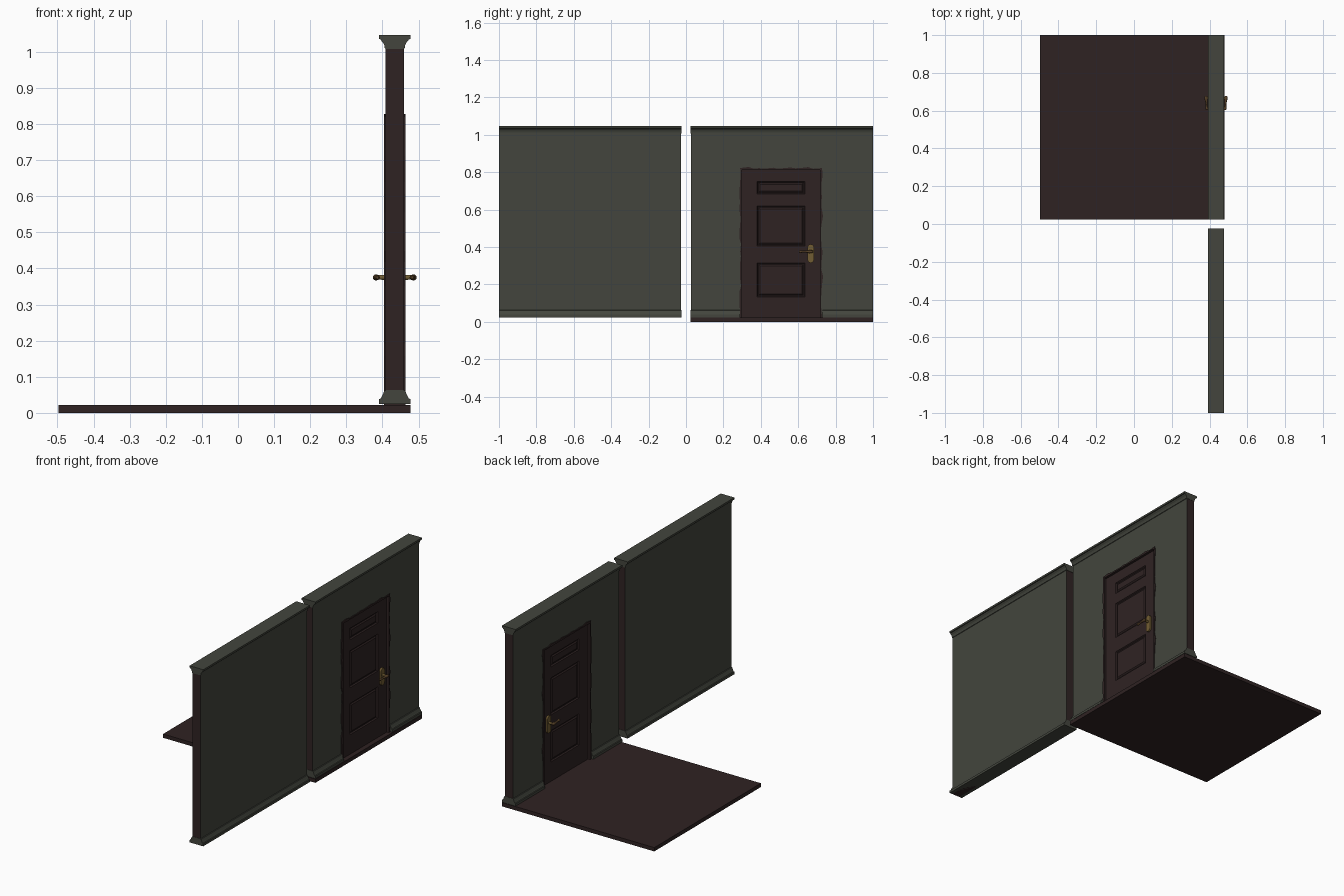
import bpy, bmesh, math, random
from mathutils import Matrix

if "Cube" in bpy.data.objects:
    bpy.data.objects.remove(bpy.data.objects["Cube"])

random.seed(4)
CX = 0.434          # centre plane of the walls


def material(name, rgb):
    m = bpy.data.materials.new(name)
    m.diffuse_color = (*rgb, 1)
    m.use_nodes = True
    m.node_tree.nodes["Principled BSDF"].inputs["Base Color"].default_value = m.diffuse_color
    return m


GREEN = material("grey_green_paint", (0.056, 0.060, 0.047))
WOOD = material("dark_wood", (0.028, 0.0165, 0.0165))
BRASS = material("old_brass", (0.17, 0.11, 0.033))
BRONZE = material("dark_bronze", (0.09, 0.05, 0.02))


def finish(name, bm, mats):
    bmesh.ops.recalc_face_normals(bm, faces=bm.faces)
    me = bpy.data.meshes.new(name)
    bm.to_mesh(me)
    bm.free()
    for m in mats:
        me.materials.append(m)
    ob = bpy.data.objects.new(name, me)
    bpy.context.collection.objects.link(ob)
    return ob


def extrude(name, pts, move, mats):
    """Extrude a closed 3D outline; caps get slot 0, sides the last slot."""
    bm = bmesh.new()
    cap = bm.faces.new([bm.verts.new(p) for p in pts])
    res = bmesh.ops.extrude_face_region(bm, geom=[cap], use_keep_orig=True)
    verts = [g for g in res["geom"] if isinstance(g, bmesh.types.BMVert)]
    bmesh.ops.translate(bm, verts=verts, vec=move)
    axis = max(range(3), key=lambda i: abs(move[i]))
    bm.normal_update()
    for f in bm.faces:
        f.material_index = 0 if abs(f.normal[axis]) > 0.9 else len(mats) - 1
    return finish(name, bm, mats)


def slab(name, yz, half, mats, cx=CX):
    return extrude(name, [(cx - half, y, z) for y, z in yz], (2 * half, 0, 0), mats)


def moulding(name, half_profile, y0, y1):
    pts = [(CX + w, y0, z) for w, z in half_profile]
    pts += [(CX - w, y0, z) for w, z in reversed(half_profile)]
    return extrude(name, pts, (0, y1 - y0, 0), [GREEN])


# floor
extrude("floor", [(-0.497, 0.025, 0), (0.478, 0.025, 0), (0.478, 1, 0), (-0.497, 1, 0)],
        (0, 0, 0.022), [WOOD])

# walls: painted faces, dark core on the ends
Z0, Z1 = 0.024, 1.046
DY0, DY1, DZ = 0.30, 0.717, 0.812
slab("plain_wall", [(-0.999, Z0), (-0.027, Z0), (-0.027, Z1 - .005), (-0.999, Z1 - .005)], 0.025, [GREEN, WOOD])
slab("door_wall", [(0.027, Z0), (DY0, Z0), (DY0, DZ), (DY1, DZ), (DY1, Z0),
                   (0.999, Z0), (0.999, Z1 - .005), (0.027, Z1 - .005)], 0.025, [GREEN, WOOD])

# crown and skirting mouldings
crown = [(0.024, 1.008), (0.028, 1.010), (0.029, 1.018), (0.032, 1.025),
         (0.037, 1.030), (0.0385, 1.034), (0.0435, 1.035), (0.0435, Z1)]
skirt = [(0.0435, Z0), (0.0435, 0.038), (0.039, 0.040), (0.036, 0.045),
         (0.031, 0.056), (0.029, 0.061), (0.024, 0.063)]
for name, a, b in (("plain_wall", -1, -0.025), ("door_wall", 0.025, 1)):
    moulding(name + "_crown", crown, a, b)
for name, a, b in (("plain_wall_skirting", -1, -0.025),
                   ("door_wall_skirting_near", 0.025, 0.288),
                   ("door_wall_skirting_far", 0.729, 1)):
    moulding(name, skirt, a, b)


# ragged door surround
def ragged(n):
    return [(i + random.uniform(-.3, .3)) / n for i in range(1, n)]


def rough():
    return random.uniform(0.005, 0.016)


outline = [(DY0, 0.022), (DY0 - 0.012, 0.022)]
outline += [(DY0 - rough(), 0.022 + t * 0.79) for t in ragged(22)]
outline += [(DY0 - 0.01, DZ + 0.010)]
outline += [(DY0 + t * (DY1 - DY0), DZ + rough()) for t in ragged(13)]
outline += [(DY1 + 0.010, DZ + 0.010)]
outline += [(DY1 + rough(), DZ - t * 0.79) for t in ragged(22)]
outline += [(DY1 + 0.012, 0.022), (DY1, 0.022), (DY1, DZ), (DY0, DZ)]
slab("door_surround", outline, 0.030, [WOOD])

# door leaf: a grid with inset panels, mirrored to the other side
ys = [DY0, 0.38, 0.635, DY1]
zs = [0.022, 0.134, 0.315, 0.406, 0.62, 0.684, 0.75, DZ]
bm = bmesh.new()
grid = [[bm.verts.new((0.016, y, z)) for z in zs] for y in ys]
panels = []
for i in range(3):
    for j in range(7):
        f = bm.faces.new((grid[i][j], grid[i + 1][j], grid[i + 1][j + 1], grid[i][j + 1]))
        if i == 1 and j % 2 == 1:
            panels.append(f)
bm.normal_update()
for thick, depth in ((0.006, -0.007), (0.006, 0.0), (0.010, 0.005)):
    bmesh.ops.inset_individual(bm, faces=panels, thickness=thick, depth=depth)
rim = [e for e in bm.edges if e.is_boundary]
res = bmesh.ops.extrude_edge_only(bm, edges=rim)
for v in res["geom"]:
    if isinstance(v, bmesh.types.BMVert):
        v.co.x = 0
door = finish("door", bm, [WOOD])
door.location.x = CX
door.modifiers.new("both_sides", 'MIRROR')

# handles on both sides
HY, HZ = 0.667, 0.375
for side, label in ((1, "right"), (-1, "left")):
    # rounded back plate
    pts = []
    for k in range(18):
        a = math.pi * (k if k < 9 else k - 1) / 8
        pts.append((HY + 0.017 * math.cos(a),
                    (0.398 if k < 9 else 0.332) + 0.017 * math.sin(a)))
    slab("handle_plate_" + label, pts, 0.006, [BRASS], CX + side * 0.0205)

    # spindle
    bm = bmesh.new()
    bmesh.ops.create_cone(bm, cap_ends=True, segments=14, radius1=0.007, radius2=0.006, depth=0.034,
                          matrix=Matrix.Translation((CX + side * 0.037, HY, HZ))
                          @ Matrix.Rotation(side * math.pi / 2, 4, 'Y'))
    finish("handle_spindle_" + label, bm, [BRASS])

    # lever: stack of rings lathed along y
    bm = bmesh.new()
    prof = [(0.678, .005), (0.674, .008), (0.660, .0085), (0.650, .006),
            (0.630, .005), (0.617, .006), (0.610, .0075), (0.604, .004)]
    rings = [[bm.verts.new((CX + side * (0.0525 - 0.004 * (HY - y) / .06) + r * math.cos(k * math.pi / 6),
                            y, HZ + r * math.sin(k * math.pi / 6))) for k in range(12)]
             for y, r in prof]
    for a, b in zip(rings, rings[1:]):
        for k in range(12):
            bm.faces.new((a[k], a[(k + 1) % 12], b[(k + 1) % 12], b[k]))
    bm.faces.new(rings[0])
    bm.faces.new(rings[-1])
    lever = finish("handle_lever_" + label, bm, [BRONZE])
    for p in lever.data.polygons:
        p.use_smooth = len(p.vertices) == 4
